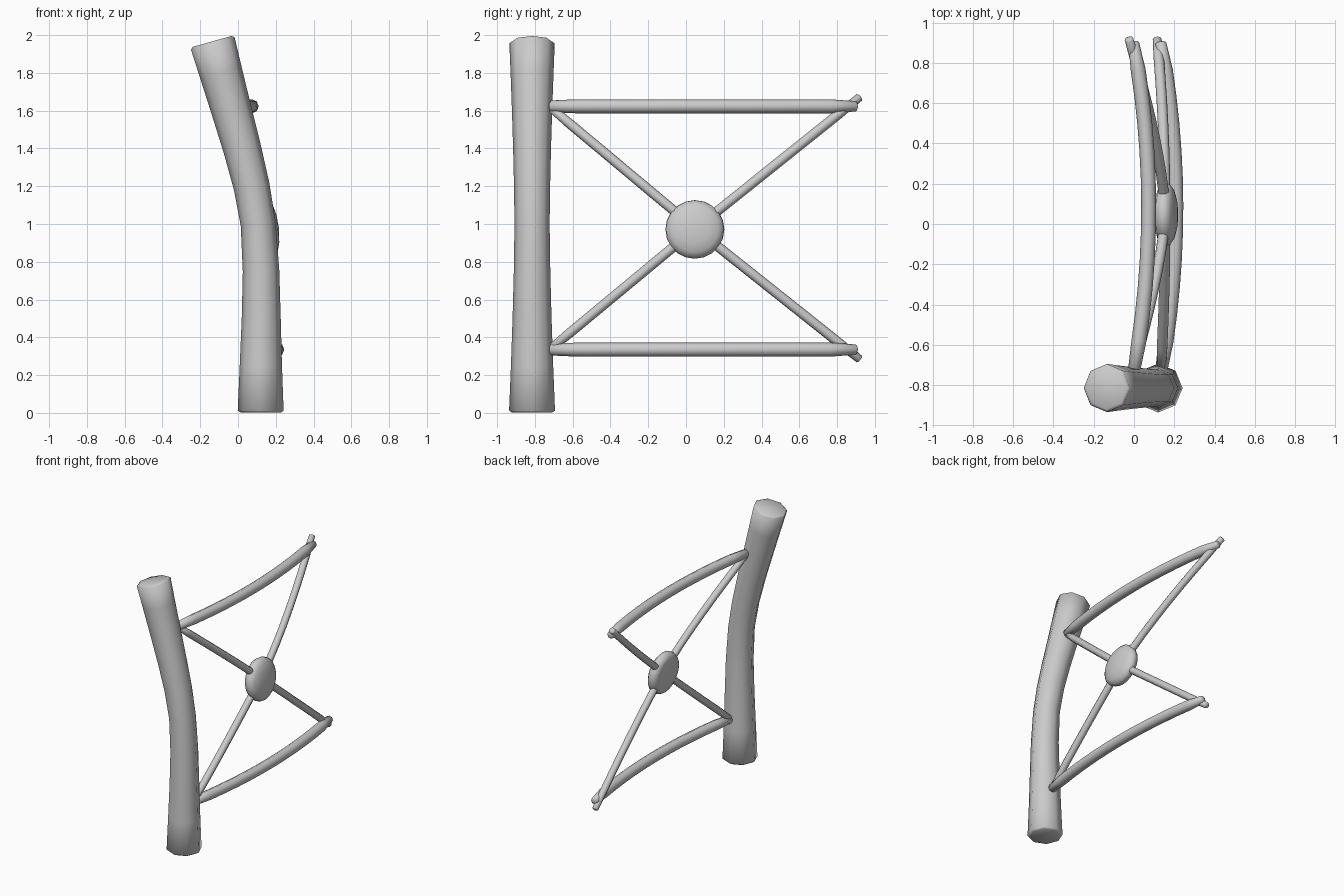
import bpy, bmesh, math
from mathutils import Vector, Matrix

if "Cube" in bpy.data.objects:
    bpy.data.objects.remove(bpy.data.objects["Cube"])


def finish(name, bm):
    bmesh.ops.recalc_face_normals(bm, faces=bm.faces[:])
    me = bpy.data.meshes.new(name)
    bm.to_mesh(me)
    bm.free()
    ob = bpy.data.objects.new(name, me)
    bpy.context.collection.objects.link(ob)
    bpy.ops.object.select_all(action='DESELECT')
    ob.select_set(True)
    bpy.context.view_layer.objects.active = ob
    bpy.ops.object.shade_smooth_by_angle(angle=math.radians(58))
    return ob


def tube(name, path, radii, side, bevel, sides=8):
    """Rounded-end tube swept along a path; side is the ring's reference axis."""
    pts = [Vector(p) for p in path]
    n = len(pts)
    tans = [(pts[min(i + 1, n - 1)] - pts[max(i - 1, 0)]).normalized() for i in range(n)]
    rings = [(p, t, r) for p, t, r in zip(pts, tans, radii)]
    rings.insert(0, (pts[0] - tans[0] * bevel, tans[0], radii[0] - bevel * 1.5))
    rings.append((pts[-1] + tans[-1] * bevel, tans[-1], radii[-1] - bevel * 1.5))
    bm = bmesh.new()
    prev = first = None
    for p, t, r in rings:
        u = (Vector(side) - t * Vector(side).dot(t)).normalized()
        v = t.cross(u)
        ring = []
        for k in range(sides):
            a = math.tau * k / sides
            ring.append(bm.verts.new(p + (u * math.cos(a) + v * math.sin(a)) * r))
        if prev:
            for k in range(sides):
                j = (k + 1) % sides
                bm.faces.new((prev[k], prev[j], ring[j], ring[k]))
        else:
            first = ring
        prev = ring
    bm.faces.new(first)
    bm.faces.new(prev)
    return finish(name, bm)


# bent post, waisted in the middle
post = [(0.12, 0.012), (0.121, 0.25), (0.123, 0.5), (0.122, 0.75), (0.107, 1.0),
        (0.072, 1.2), (0.022, 1.4), (-0.034, 1.6), (-0.09, 1.8), (-0.134, 1.957)]
tube("post", [(x, -0.815, z) for x, z in post],
     [0.093 + 0.029 * abs(z - 1.0) ** 1.5 for x, z in post], (1, 0, 0), 0.01)

# two bowed horizontal rails
for name, z, x0 in (("upper_rail", 1.623, 0.0), ("lower_rail", 0.335, 0.135)):
    path = []
    for i in range(13):
        y = -0.715 + 1.615 * i / 12
        path.append((x0 + 0.073 * (1 - ((y - 0.08) / 0.81) ** 2), y, z))
    tube(name, path, [0.031] + [0.037] * 11 + [0.027], (0, 0, 1), 0.007)

# four bowed braces meeting at the hub
hub = Vector((0.155, 0.05, 0.975))
braces = (("upper_left_brace", 0.0, -0.71, 1.61, 1.4),
          ("upper_right_brace", -0.025, 0.918, 1.67, 1.5),
          ("lower_left_brace", 0.135, -0.71, 0.345, 2.0),
          ("lower_right_brace", 0.115, 0.918, 0.285, 2.0))
for name, x, y, z, power in braces:
    path = []
    for i in range(9):
        t = i / 8
        path.append((hub.x + (x - hub.x) * t ** power,
                     hub.y + (y - hub.y) * t, hub.z + (z - hub.z) * t))
    tube(name, path, [0.026] * 8 + [0.022], (1, 0, 0), 0.005)

# domed disc hub, tilted with the lean of the panel
profile = [(0.11, -0.045), (0.142, -0.036), (0.156, -0.008), (0.152, 0.016),
           (0.125, 0.036), (0.075, 0.05)]
bm = bmesh.new()
N = 20
rows = [[bm.verts.new((h, r * math.cos(math.tau * k / N), r * math.sin(math.tau * k / N)))
         for k in range(N)] for r, h in profile]
for a, b in zip(rows, rows[1:]):
    for k in range(N):
        j = (k + 1) % N
        bm.faces.new((a[k], a[j], b[j], b[k]))
bm.faces.new(rows[0])
tip = bm.verts.new((0.056, 0, 0))
for k in range(N):
    bm.faces.new((rows[-1][k], rows[-1][(k + 1) % N], tip))
bm.transform(Matrix.Translation((0.161, 0.047, 0.972)) @ Matrix.Rotation(math.radians(-6), 4, 'Y'))
finish("hub", bm)
